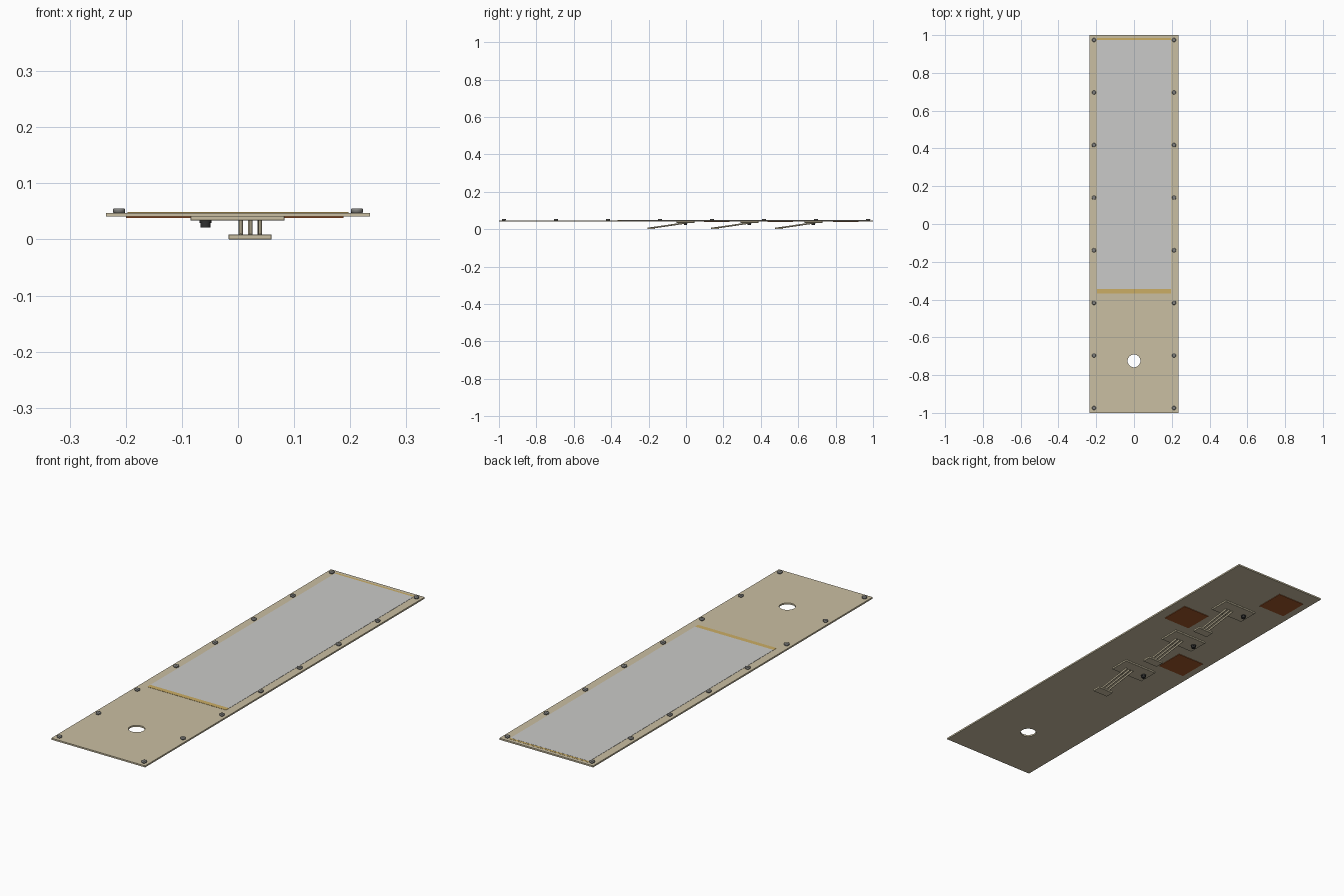
import bpy
import math
from mathutils import Vector

cube = bpy.data.objects.get("Cube")
if cube:
    bpy.data.objects.remove(cube, do_unlink=True)


def material(name, r, g, b):
    mat = bpy.data.materials.new(name)
    mat.use_nodes = True
    mat.diffuse_color = (r, g, b, 1)
    mat.node_tree.nodes["Principled BSDF"].inputs["Base Color"].default_value = (r, g, b, 1)
    return mat


KHAKI = material("khaki", 0.59, 0.52, 0.36)
GREY = material("light_grey", 0.59, 0.59, 0.58)
GOLD = material("gold", 0.60, 0.42, 0.13)
RUST = material("rust_brown", 0.36, 0.10, 0.025)
STEEL = material("steel", 0.22, 0.22, 0.21)
BLACK = material("black", 0.03, 0.03, 0.03)


def finish(obj, name, mat, bevel=0, segments=1):
    obj.name = name
    obj.data.materials.append(mat)
    if bevel:
        mod = obj.modifiers.new("Bevel", "BEVEL")
        mod.width = bevel
        mod.segments = segments
    return obj


def box(name, mat, x, y, z, bevel=0):
    """Box spanning the given (low, high) pairs."""
    spans = (x, y, z)
    bpy.ops.mesh.primitive_cube_add(size=1, location=[(a + b) / 2 for a, b in spans])
    obj = bpy.context.object
    obj.scale = [b - a for a, b in spans]
    bpy.ops.object.transform_apply(location=False, rotation=False, scale=True)
    return finish(obj, name, mat, bevel)


def rod(name, mat, start, end, radius, sides=16, bevel=0):
    """Cylinder running between two points."""
    start, end = Vector(start), Vector(end)
    axis = end - start
    bpy.ops.mesh.primitive_cylinder_add(vertices=sides, radius=radius, depth=axis.length,
                                        location=(start + end) / 2)
    obj = bpy.context.object
    obj.rotation_euler = axis.to_track_quat("Z", "Y").to_euler()
    bpy.ops.object.shade_smooth_by_angle(angle=math.radians(35))
    return finish(obj, name, mat, bevel, 2)


BOTTOM, TOP = 0.0405, 0.0475

# Base plate with a round hole near the front
plate = box("base_plate", KHAKI, (-0.235, 0.235), (-1, 1), (BOTTOM, TOP))
cutter = rod("hole_cutter", KHAKI, (0, -0.725, 0), (0, -0.725, 0.1), 0.034, 24)
cutter.hide_render = True
cut = plate.modifiers.new("Hole", "BOOLEAN")
cut.operation = "DIFFERENCE"
cut.solver = "EXACT"
cut.object = cutter
bpy.context.view_layer.objects.active = plate
bpy.ops.object.modifier_apply(modifier="Hole")
bpy.data.objects.remove(cutter, do_unlink=True)

# Inlaid panel with a gold strip at each end
box("inlay_panel", GREY, (-0.197, 0.197), (-0.345, 0.974), (TOP - 0.002, TOP + 0.001))
box("front_strip", GOLD, (-0.197, 0.197), (-0.367, -0.345), (TOP - 0.002, TOP + 0.001))
box("back_strip", GOLD, (-0.197, 0.197), (0.974, 0.984), (TOP - 0.002, TOP + 0.0005))

# Button-head screws along both long edges
for side, x in (("left", 0.212), ("right", -0.212)):
    for i in range(8):
        y = -0.974 + i * 0.2783
        rod(f"{side}_screw_{i + 1}", STEEL, (x, y, TOP - 0.001), (x, y, 0.0555), 0.011, 16, 0.003)

# Square pads underneath
for i, (x, y) in enumerate(((-0.132, 0.165), (0.12, 0.503), (-0.132, 0.853))):
    h = 0.068
    box(f"underside_pad_{i + 1}", RUST, (x - h, x + h), (y - h, y + h), (0.038, BOTTOM + 0.001))

# Three sloping levers, each with a mount, a knob, three rods and a foot
for i in range(3):
    n = i + 1
    y = -0.003 + i * 0.342
    box(f"lever_mount_{n}", KHAKI, (-0.085, 0.083), (y - 0.048, y + 0.048),
        (0.0335, BOTTOM + 0.001), 0.001)
    rod(f"knob_collar_{n}", BLACK, (-0.058, y, 0.029), (-0.058, y, 0.035), 0.011)
    rod(f"knob_{n}", BLACK, (-0.058, y, 0.021), (-0.058, y, 0.03), 0.009)
    for j in range(3):
        x = 0.005 + j * 0.017
        rod(f"lever_{n}_rod_{j + 1}", KHAKI, (x, y - 0.185, 0.006), (x, y, 0.033), 0.0042, 12)
    box(f"lever_foot_{n}", KHAKI, (-0.017, 0.06), (y - 0.204, y - 0.162), (0, 0.009), 0.001)
